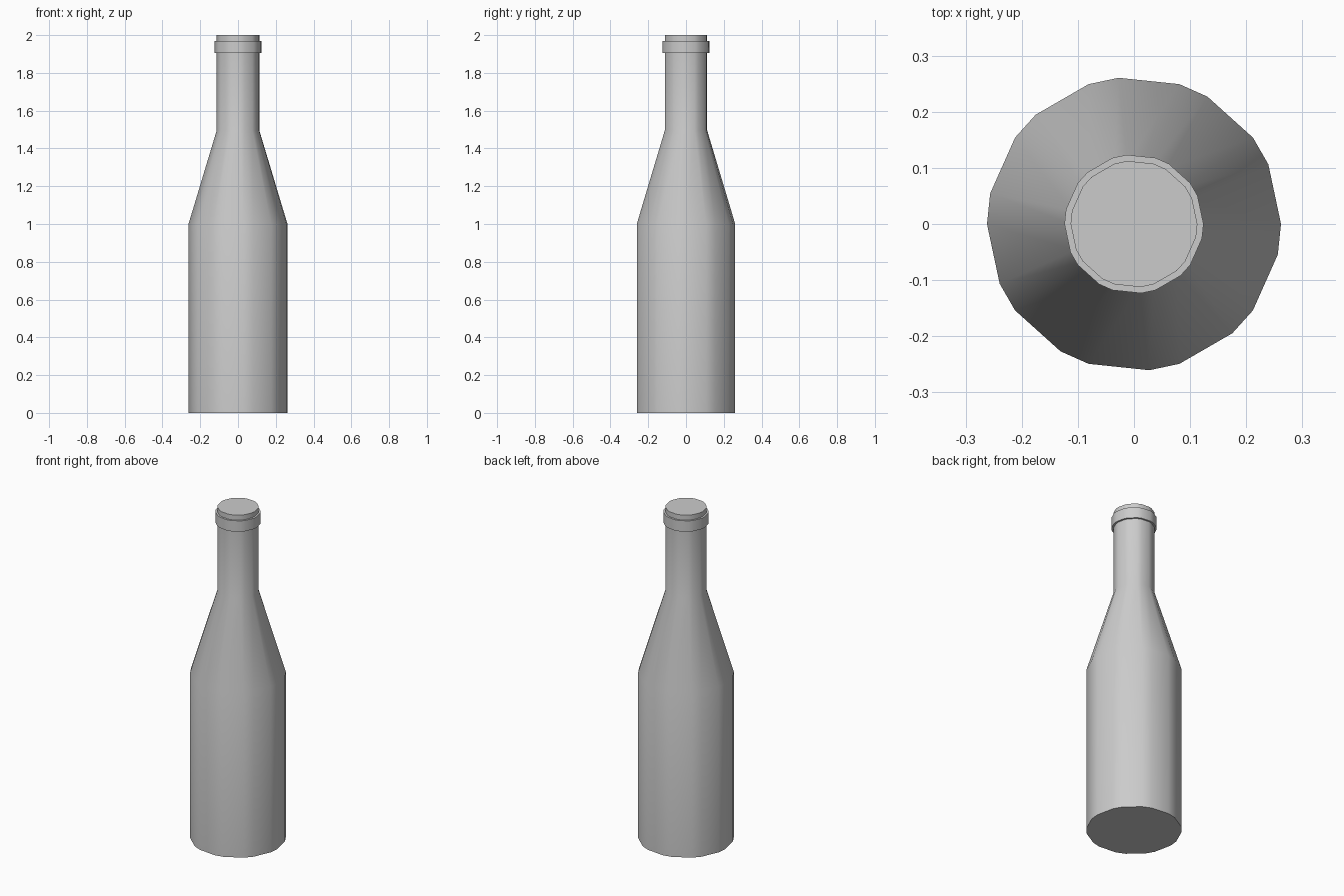
import bpy, bmesh, math

if "Cube" in bpy.data.objects:
    bpy.data.objects.remove(bpy.data.objects["Cube"])

# Cross-section: ten pairs of corners, 12 and 24 degrees apart in turn
ANGLES = [math.radians(36 * i + off) for i in range(10) for off in (0, 24)]

# Bottle outline (radius, height) from base to mouth
PROFILE = [
    (0.262, 0.0), (0.262, 1.0),          # body
    (0.113, 1.495), (0.113, 1.905),      # shoulder and neck
    (0.124, 1.905), (0.124, 1.97),       # collar ring
    (0.113, 1.97), (0.113, 2.0),         # lip
]


def lathe(name, profile):
    bm = bmesh.new()
    rings = [[bm.verts.new((r * math.cos(a), r * math.sin(a), z)) for a in ANGLES]
             for r, z in profile]
    n = len(ANGLES)
    for low, high in zip(rings, rings[1:]):
        for i in range(n):
            j = (i + 1) % n
            bm.faces.new((low[i], low[j], high[j], high[i]))
    # Flat base and closed mouth
    bm.faces.new(rings[0][::-1])
    bm.faces.new(rings[-1])
    mesh = bpy.data.meshes.new(name)
    bm.to_mesh(mesh)
    bm.free()
    obj = bpy.data.objects.new(name, mesh)
    bpy.context.collection.objects.link(obj)
    return obj


bottle = lathe("bottle", PROFILE)
bpy.context.view_layer.objects.active = bottle
bottle.select_set(True)
bpy.ops.object.shade_smooth_by_angle(angle=math.radians(35))
